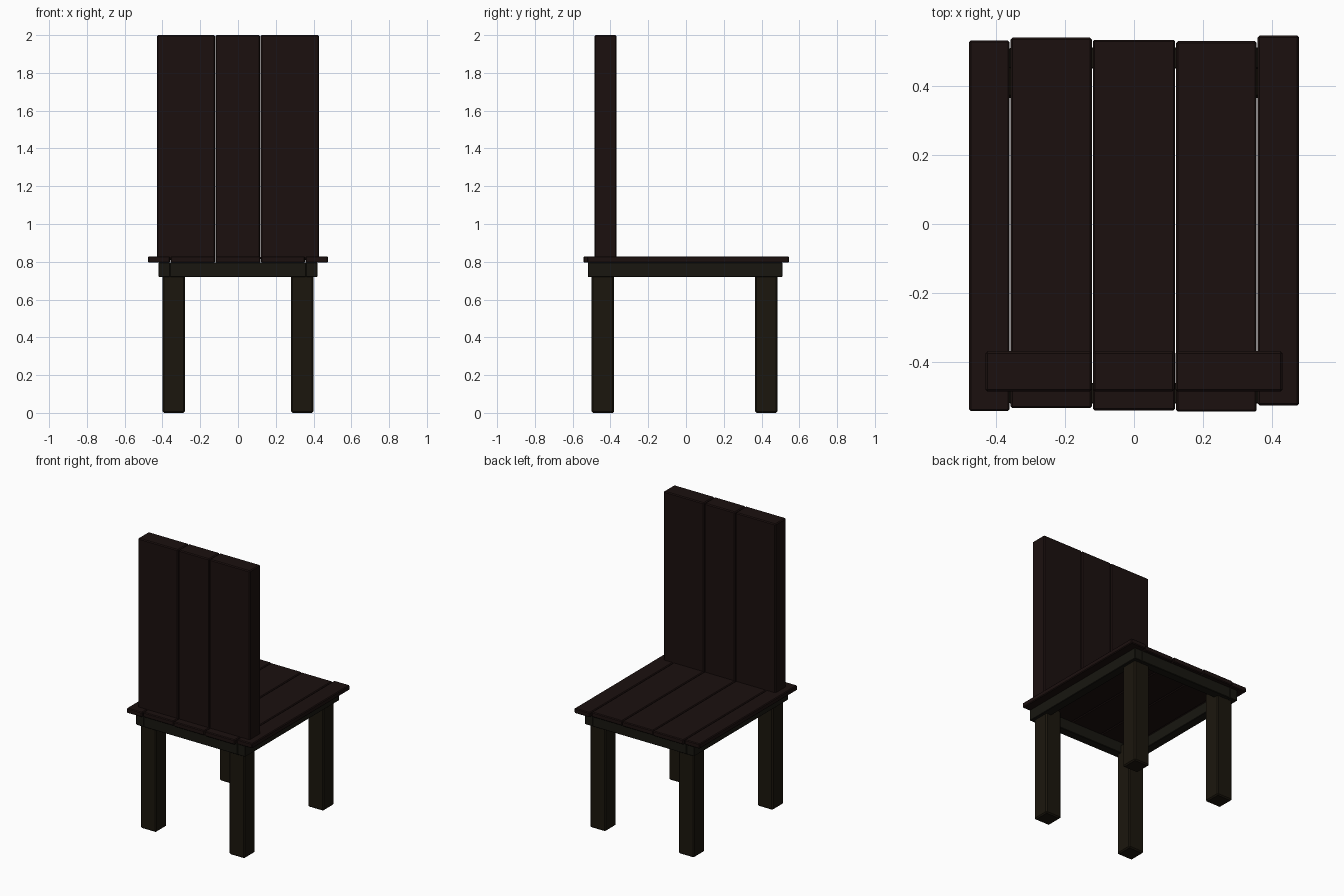
import bpy, bmesh
from mathutils import Vector

if "Cube" in bpy.data.objects:
    bpy.data.objects.remove(bpy.data.objects["Cube"])


def material(name, rgb):
    m = bpy.data.materials.new(name)
    m.diffuse_color = (*rgb, 1)
    m.use_nodes = True
    m.node_tree.nodes["Principled BSDF"].inputs["Base Color"].default_value = m.diffuse_color
    return m


RED = material("dark_red_wood", (0.011, 0.005, 0.0045))
BROWN = material("dark_brown_wood", (0.011, 0.008, 0.004))
APRON = material("dark_apron_wood", (0.009, 0.008, 0.005))


def box(name, lo, hi, mat, bevel=0.005):
    """Box between two corners with softly worn edges."""
    lo, hi = Vector(lo), Vector(hi)
    bm = bmesh.new()
    bmesh.ops.create_cube(bm, size=1)
    for v in bm.verts:
        v.co = Vector(((lo + hi) / 2)[i] + v.co[i] * (hi - lo)[i] for i in range(3))
    me = bpy.data.meshes.new(name)
    bm.to_mesh(me)
    bm.free()
    ob = bpy.data.objects.new(name, me)
    bpy.context.collection.objects.link(ob)
    me.materials.append(mat)
    mod = ob.modifiers.new("worn_edges", "BEVEL")
    mod.width = bevel
    mod.segments = 1
    return ob


# Four square legs
for side, x in (("left", -0.34), ("right", 0.34)):
    for end, y in (("front", -0.44), ("rear", 0.425)):
        box(f"{end}_{side}_leg", (x - 0.06, y - 0.06, 0), (x + 0.06, y + 0.06, 0.78), BROWN, 0.008)

# Apron rails under the seat
T = 0.06
for side, s in (("left", -1), ("right", 1)):
    xs = sorted((s * 0.42, s * (0.42 - T)))
    box(f"{side}_apron_rail", (xs[0], -0.52, 0.72), (xs[1], 0.51, 0.797), APRON, 0.003)
for end, y in (("front", -0.52), ("rear", 0.51 - T)):
    box(f"{end}_apron_rail", (-0.42 + T, y, 0.72), (0.42 - T, y + T, 0.797), APRON, 0.003)

# Seat planks, uneven at the ends
planks = [(-0.477, -0.360, -0.541, 0.531), (-0.357, -0.122, -0.533, 0.539),
          (-0.119, 0.119, -0.539, 0.533), (0.122, 0.355, -0.543, 0.529),
          (0.358, 0.477, -0.525, 0.545)]
for i, (x0, x1, y0, y1) in enumerate(planks):
    box(f"seat_plank_{i + 1}", (x0, y0, 0.795), (x1, y1, 0.829), RED)

# Thick vertical backrest planks
for i, (x0, x1) in enumerate([(-0.43, -0.122), (-0.119, 0.117), (0.12, 0.43)]):
    box(f"backrest_plank_{i + 1}", (x0, -0.485, 0.81), (x1, -0.368, 2.0), RED, 0.006)
